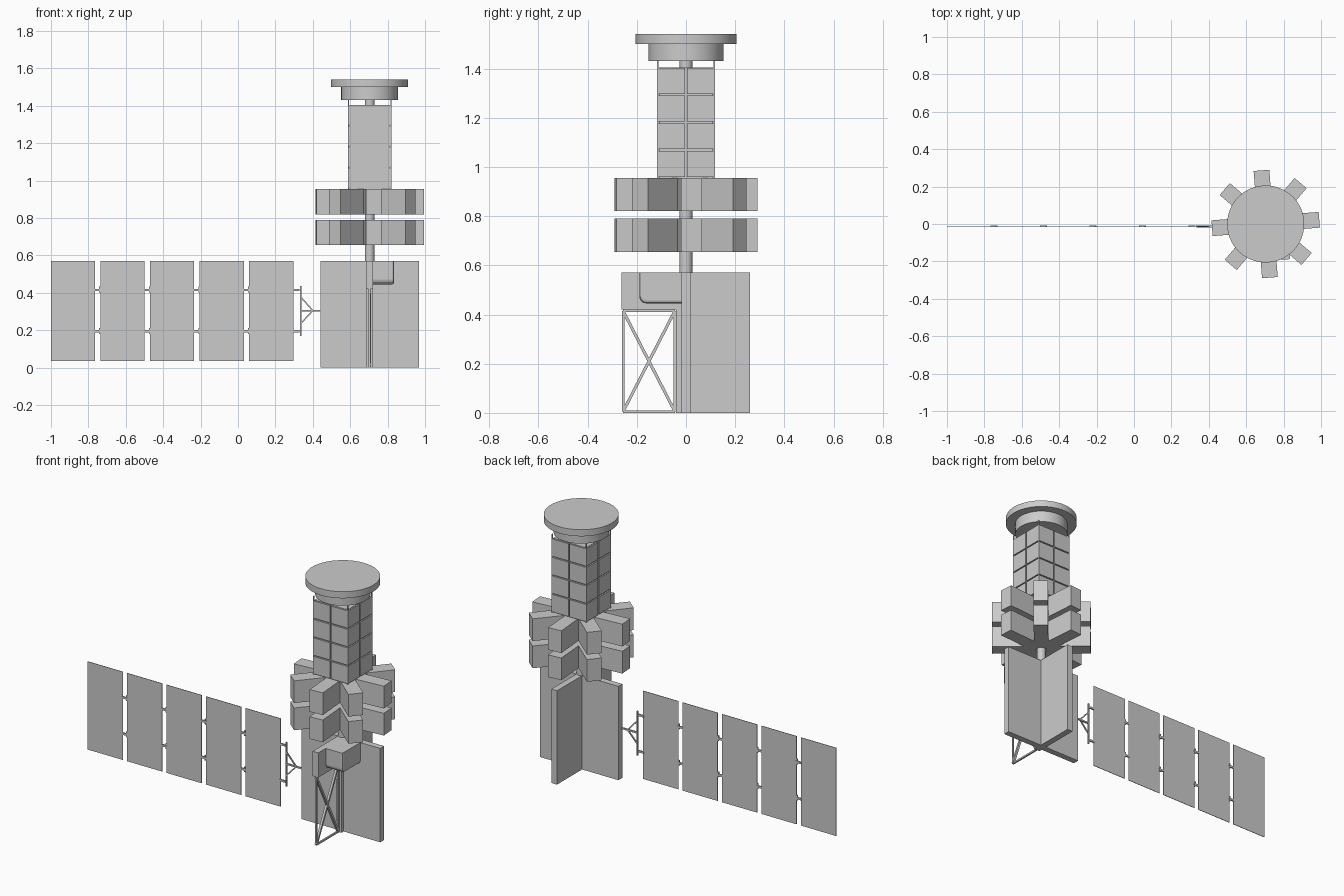
import bpy, bmesh, math
from mathutils import Vector, Matrix

if "Cube" in bpy.data.objects:
    bpy.data.objects.remove(bpy.data.objects["Cube"])

CX = 0.704          # x of the central axis


def finish(name, bm):
    bmesh.ops.recalc_face_normals(bm, faces=bm.faces)
    me = bpy.data.meshes.new(name)
    bm.to_mesh(me)
    bm.free()
    ob = bpy.data.objects.new(name, me)
    bpy.context.collection.objects.link(ob)
    return ob


def add_box(bm, lo, hi, rot=Matrix()):
    lo, hi = Vector(lo), Vector(hi)
    m = rot @ Matrix.Translation((lo + hi) / 2) @ Matrix.Diagonal((*(hi - lo), 1))
    return bmesh.ops.create_cube(bm, size=1, matrix=m)["verts"]


def add_bar(bm, a, b, w, d):
    # beam from a to b, w wide and d deep
    a, b = Vector(a), Vector(b)
    v = b - a
    rot = v.to_track_quat('Z', 'Y').to_matrix().to_4x4()
    m = Matrix.Translation((a + b) / 2) @ rot @ Matrix.Diagonal((w, d, v.length, 1))
    bmesh.ops.create_cube(bm, size=1, matrix=m)


def boxes(name, items):
    bm = bmesh.new()
    for lo, hi in items:
        add_box(bm, lo, hi)
    return finish(name, bm)


def cylinder(name, r, z0, z1, n=64):
    bpy.ops.mesh.primitive_cylinder_add(vertices=n, radius=r, depth=z1 - z0,
                                        location=(CX, 0, (z0 + z1) / 2))
    ob = bpy.context.object
    ob.name = name
    bpy.ops.object.shade_smooth_by_angle()


# central mast and top dish
cylinder("mast", 0.026, 0.40, 1.45, 32)
cylinder("dish_neck", 0.152, 1.43, 1.505)
cylinder("dish_rim", 0.206, 1.50, 1.54)

# two rings of eight radial pods
for name, z0, z1 in (("lower_pods", 0.655, 0.79), ("upper_pods", 0.82, 0.955)):
    bm = bmesh.new()
    for i in range(8):
        rot = (Matrix.Translation((CX, 0, 0)) @
               Matrix.Rotation(math.radians(4.5 + 45 * i), 4, 'Z'))
        add_box(bm, (0.03, -0.042, z0), (0.2875, 0.042, z1), rot)
    finish(name, bm)

# tiled square tower: core, tiles on four sides, corner posts
H = 0.117
boxes("tower_core", [((CX - H + .008, -H + .008, 0.955), (CX + H - .008, H - .008, 1.405))])
bm = bmesh.new()
for side in range(4):
    rot = Matrix.Translation((CX, 0, 0)) @ Matrix.Rotation(side * math.pi / 2, 4, 'Z')
    for row in range(4):
        z = 0.96 + row * 0.1125
        for y in (-H + 0.005, 0.004):
            add_box(bm, (H - 0.01, y, z), (H, y + H - 0.009, z + 0.105), rot)
finish("tower_tiles", bm)
boxes("tower_posts", [((CX + sx * 0.114 - .003, sy * 0.114 - .003, 0.955),
                       (CX + sx * 0.114 + .003, sy * 0.114 + .003, 1.432))
                      for sx in (-1, 1) for sy in (-1, 1)])

# cross-shaped base plates; the front one is cut short above a truss
T = 0.019
boxes("side_plates", [((CX - 0.263, -T, 0), (CX + 0.265, T, 0.57))])
boxes("back_plate", [((CX - T, T, 0), (CX + T, 0.26, 0.57))])
boxes("front_plate", [((CX - T, -0.262, 0.42), (CX + T, -T, 0.57))])
boxes("truss_post", [((CX - T, -0.04, 0), (CX + T, -T, 0.42))])

# open truss under the front plate
bm = bmesh.new()
y0, y1, zb, zt = -0.256, -0.045, 0.005, 0.415
corners = [(CX, y0, zb), (CX, y1, zb), (CX, y1, zt), (CX, y0, zt)]
for i in range(4):
    add_bar(bm, corners[i], corners[(i + 1) % 4], 0.01, 0.01)
for i in range(2):
    add_bar(bm, corners[i], corners[i + 2], 0.014, 0.012)
finish("truss", bm)

# equipment box with rounded outer edges beside the front plate
bm = bmesh.new()
add_box(bm, (CX + T, -0.19, 0.445), (CX + 0.131, -T, 0.57))
low = [e for e in bm.edges if all(v.co.y < -0.18 and v.co.z < 0.45 for v in e.verts)]
bmesh.ops.bevel(bm, geom=low, offset=0.03, segments=5, profile=0.5, affect='EDGES')
outer = [e for e in bm.edges if all(v.co.x > CX + 0.13 for v in e.verts)
         and any(v.co.y < -0.05 for v in e.verts)
         and not all(v.co.z > 0.56 for v in e.verts)]
bmesh.ops.bevel(bm, geom=outer, offset=0.012, segments=2, profile=0.5, affect='EDGES')
finish("equipment_box", bm)

# solar wing: five thin panels joined by short hinges
Y = -0.013
starts = [-1 + 0.265 * i for i in range(5)]
boxes("solar_panels", [((x, Y - .0015, 0.035), (x + 0.236, Y + .0015, 0.57)) for x in starts])
hinges = []
for x in starts:
    for z in (0.195, 0.415):
        hinges.append(((x + 0.232, Y - .004, z - .006), (x + 0.269, Y + .004, z + .006)))
        if x < 0:
            hinges.append(((x + 0.258, Y - .004, z - .014), (x + 0.265, Y + .004, z + .018)))
boxes("panel_hinges", hinges)

# yoke linking the wing to the base
bm = bmesh.new()
add_bar(bm, (0.335, Y, 0.168), (0.335, Y, 0.437), 0.008, 0.008)
for z in (0.235, 0.378):
    add_bar(bm, (0.335, Y, z), (0.40, Y, 0.305), 0.007, 0.007)
add_bar(bm, (0.335, Y, 0.305), (0.445, Y, 0.305), 0.009, 0.009)
finish("wing_yoke", bm)
